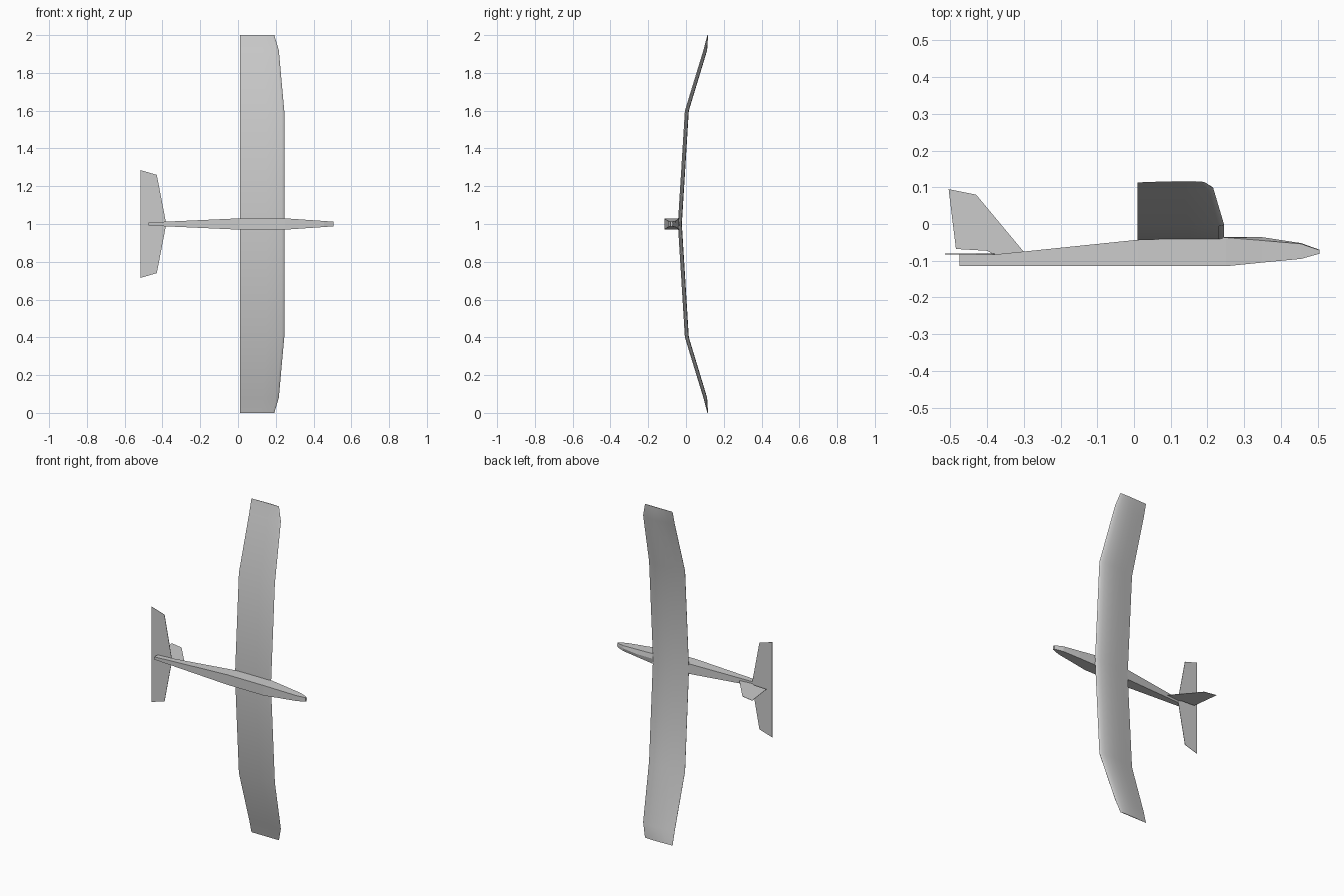
import bpy, bmesh, math

cube = bpy.data.objects.get("Cube")
if cube:
    bpy.data.objects.remove(cube, do_unlink=True)

# One plain grey for the whole glider
GREY = (0.6, 0.6, 0.6, 1.0)
grey = bpy.data.materials.new("light_grey")
grey.diffuse_color = GREY
grey.use_nodes = True
grey.node_tree.nodes["Principled BSDF"].inputs["Base Color"].default_value = GREY


def loft(name, rings, smooth=False):
    """Skin a row of matching closed rings and cap both ends."""
    bm = bmesh.new()
    rows = [[bm.verts.new(p) for p in ring] for ring in rings]
    n = len(rows[0])
    for a, b in zip(rows, rows[1:]):
        for i in range(n):
            j = (i + 1) % n
            bm.faces.new((a[i], a[j], b[j], b[i]))
    bm.faces.new(rows[0])
    bm.faces.new(rows[-1])
    bmesh.ops.recalc_face_normals(bm, faces=bm.faces)
    mesh = bpy.data.meshes.new(name)
    bm.to_mesh(mesh)
    bm.free()
    mesh.materials.append(grey)
    obj = bpy.data.objects.new(name, mesh)
    bpy.context.collection.objects.link(obj)
    if smooth:
        bpy.ops.object.select_all(action='DESELECT')
        obj.select_set(True)
        bpy.context.view_layer.objects.active = obj
        bpy.ops.object.shade_smooth_by_angle(angle=math.radians(35))
    return obj


# Wing: flat-bottomed aerofoil, (chord fraction from trailing edge, height fraction)
TRAILING_X = 0.01
AEROFOIL = [(0, 0), (0, 0.06), (0.2, 0.4), (0.4, 0.75), (0.6, 0.97), (0.75, 1.0),
            (0.87, 0.87), (0.95, 0.65), (0.99, 0.42), (1, 0.27), (0.985, 0.1),
            (0.94, 0), (0.6, 0), (0.3, 0)]
# Stations from root to tip: distance from centre, leading edge x, underside y, thickness
STATIONS = [(0, 0.245, -0.043, 0.021), (0.6, 0.245, -0.006, 0.021),
            (0.92, 0.216, 0.092, 0.020), (1.0, 0.192, 0.113, 0.004)]


def wing_ring(side, dist, lead, under, thick):
    chord = lead - TRAILING_X
    return [(TRAILING_X + u * chord, under + v * thick, 1 + side * dist)
            for u, v in AEROFOIL]


rings = [wing_ring(-1, *s) for s in reversed(STATIONS)]
rings += [wing_ring(1, *s) for s in STATIONS[1:]]
loft("wing", rings, smooth=True)

# Fuselage stations: x, half width, underside y, shoulder y, ridge y
BODY = [(-0.475, 0.008, -0.115, -0.083, -0.083), (-0.38, 0.0125, -0.115, -0.083, -0.083),
        (-0.30, 0.016, -0.115, -0.075, -0.075), (0.01, 0.03, -0.115, -0.043, -0.043),
        (0.25, 0.03, -0.115, -0.037, -0.035), (0.35, 0.023, -0.105, -0.045, -0.036),
        (0.455, 0.016, -0.095, -0.054, -0.052), (0.505, 0.012, -0.081, -0.071, -0.070)]
loft("fuselage", [[(x, lo, 1 - w), (x, lo, 1 + w), (x, sh, 1 + w), (x, top, 1), (x, sh, 1 - w)]
                  for x, w, lo, sh, top in BODY])

# Tail surfaces: thin plates
T = 0.001
STAB = [(-0.38, 1), (-0.43, 1.26), (-0.515, 1.285), (-0.515, 0.715), (-0.43, 0.74)]
loft("tailplane", [[(x, -0.082 + s * T, z) for x, z in STAB] for s in (-1, 1)])

FIN = [(-0.30, -0.076), (-0.43, 0.08), (-0.505, 0.095), (-0.485, -0.068),
       (-0.40, -0.073), (-0.38, -0.084)]
loft("tail_fin", [[(x, y, 1 + s * T) for x, y in FIN] for s in (-1, 1)])
